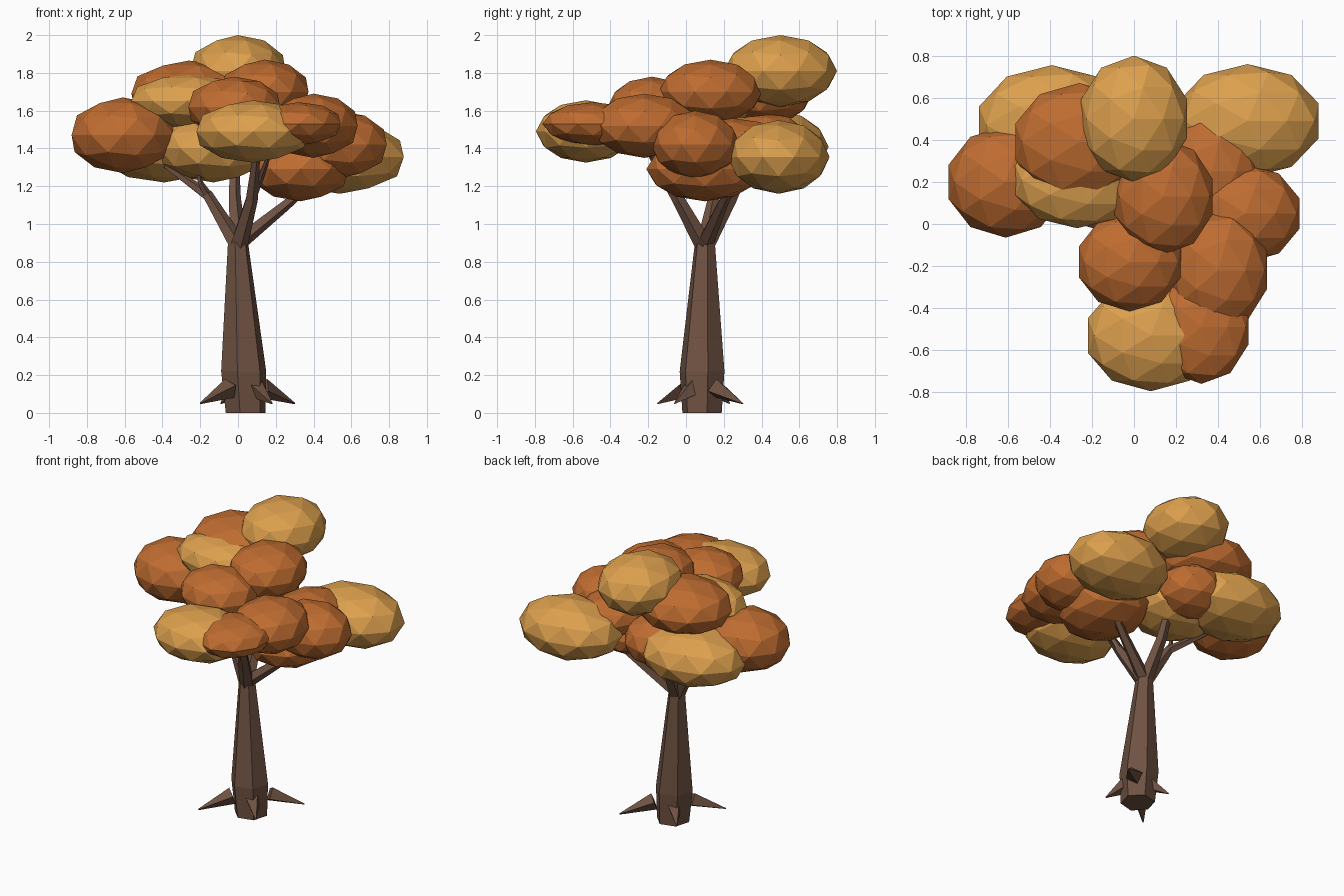
import bpy, bmesh, math
from mathutils import Vector

old = bpy.data.objects.get("Cube")
if old:
    bpy.data.objects.remove(old, do_unlink=True)


def material(name, rgb):
    mat = bpy.data.materials.new(name)
    mat.use_nodes = True
    colour = (*rgb, 1)
    mat.diffuse_color = colour
    bsdf = mat.node_tree.nodes["Principled BSDF"]
    bsdf.inputs["Base Color"].default_value = colour
    bsdf.inputs["Roughness"].default_value = 0.9
    return mat


bark = material("brown bark", (0.16, 0.085, 0.055))
orange = material("burnt orange leaves", (0.52, 0.15, 0.03))
gold = material("golden leaves", (0.72, 0.35, 0.075))


def finish(name, bm, mat):
    bmesh.ops.recalc_face_normals(bm, faces=bm.faces)
    mesh = bpy.data.meshes.new(name)
    bm.to_mesh(mesh)
    bm.free()
    mesh.materials.append(mat)
    obj = bpy.data.objects.new(name, mesh)
    bpy.context.collection.objects.link(obj)
    return obj


def limb(name, path, sides=5, level=False, turn=0.0):
    """Tapered, flat-faced tube through (x, y, z, radius) stations."""
    bm = bmesh.new()
    points = [Vector(p[:3]) for p in path]
    rings = []
    for i, p in enumerate(points):
        axis = points[min(i + 1, len(points) - 1)] - points[max(i - 1, 0)]
        if level:
            axis = Vector((0, 0, 1))
        axis.normalize()
        side = Vector((0, 1, 0)).cross(axis).normalized()
        other = axis.cross(side)
        ring = []
        for k in range(sides):
            a = turn + math.tau * k / sides
            ring.append(bm.verts.new(p + path[i][3] * (side * math.cos(a) + other * math.sin(a))))
        rings.append(ring)
    for low, high in zip(rings, rings[1:]):
        for k in range(sides):
            n = (k + 1) % sides
            bm.faces.new((low[k], low[n], high[n], high[k]))
    bm.faces.new(rings[0][::-1])
    bm.faces.new(rings[-1])
    return finish(name, bm, bark)


# Trunk: slightly leaning, swelling just above the ground
limb("trunk", [(0.04, 0.085, 0, 0.108), (0.03, 0.085, 0.22, 0.123),
               (0, 0.1, 0.9, 0.055), (0, 0.1, 0.95, 0.04)], 6, True, 0.25)

# Roots: four pointed spikes spreading diagonally
roots = {
    "front_right_root": (-0.20, -0.15),
    "back_left_root": (0.30, 0.30),
    "front_left_root": (0.18, -0.06),
    "back_right_root": (-0.09, 0.23),
}
for name, (x, y) in roots.items():
    start = Vector((0.04, 0.085)).lerp(Vector((x, y)), 0.35)
    limb(name, [(*start, 0.13, 0.055), (x, y, 0.05, 0.004)], 4)

# Branches: tapering limbs that bend once inside the crown
branches = {
    "right_branch": [(0, 0.1, 0.88, 0.05), (-0.16, 0.15, 1.15, 0.03), (-0.38, 0.25, 1.31, 0.018)],
    "left_branch": [(0, 0.1, 0.9, 0.045), (0.25, 0.19, 1.1, 0.03), (0.45, 0.27, 1.27, 0.018)],
    "front_branch": [(0, 0.1, 0.88, 0.05), (0.07, -0.04, 1.13, 0.035), (0.1, -0.2, 1.4, 0.02)],
    "back_branch": [(0, 0.1, 0.88, 0.05), (-0.02, 0.24, 1.14, 0.035), (-0.02, 0.33, 1.35, 0.025)],
    "front_twig": [(0.07, -0.04, 1.13, 0.025), (0.12, -0.08, 1.25, 0.018), (0.17, -0.2, 1.38, 0.01)],
    "right_twig": [(-0.16, 0.15, 1.15, 0.025), (-0.2, 0.12, 1.22, 0.015), (-0.22, 0.1, 1.32, 0.01)],
}
for name, path in branches.items():
    limb(name, path)


# Leaf clumps: faceted, flattened globes
def clump(name, mat, centre, radii):
    bm = bmesh.new()
    bmesh.ops.create_icosphere(bm, subdivisions=2, radius=1)
    bmesh.ops.scale(bm, vec=radii, verts=bm.verts)
    finish(name, bm, mat).location = centre


clump("top_leaves", gold, (0, 0.5, 1.81), (0.265, 0.3, 0.19))
clump("far_right_leaves", orange, (-0.61, 0.2, 1.47), (0.285, 0.265, 0.2))
clump("upper_back_leaves", orange, (-0.26, 0.39, 1.69), (0.32, 0.28, 0.175))
clump("upper_right_leaves", gold, (-0.27, 0.21, 1.65), (0.31, 0.23, 0.145))
clump("upper_middle_leaves", orange, (0.14, 0.13, 1.7), (0.245, 0.275, 0.17))
clump("upper_front_leaves", orange, (-0.02, -0.18, 1.62), (0.255, 0.235, 0.16))
clump("front_leaves", gold, (0.08, -0.53, 1.49), (0.315, 0.265, 0.165))
clump("front_left_leaves", orange, (0.32, -0.49, 1.53), (0.235, 0.27, 0.115))
clump("middle_left_leaves", orange, (0.4, -0.22, 1.52), (0.245, 0.285, 0.17))
clump("left_leaves", orange, (0.53, 0.05, 1.42), (0.27, 0.235, 0.18))
clump("far_left_leaves", gold, (0.54, 0.49, 1.355), (0.355, 0.27, 0.195))
clump("inner_left_leaves", orange, (0.37, 0.25, 1.42), (0.22, 0.28, 0.14))
clump("lower_left_leaves", orange, (0.33, 0.1, 1.29), (0.27, 0.31, 0.17))
clump("back_right_leaves", gold, (-0.39, 0.47, 1.41), (0.365, 0.285, 0.19))
clump("inner_back_leaves", orange, (-0.1, 0.43, 1.42), (0.23, 0.23, 0.17))
clump("inner_right_leaves", gold, (-0.13, 0.24, 1.4), (0.3, 0.28, 0.18))
